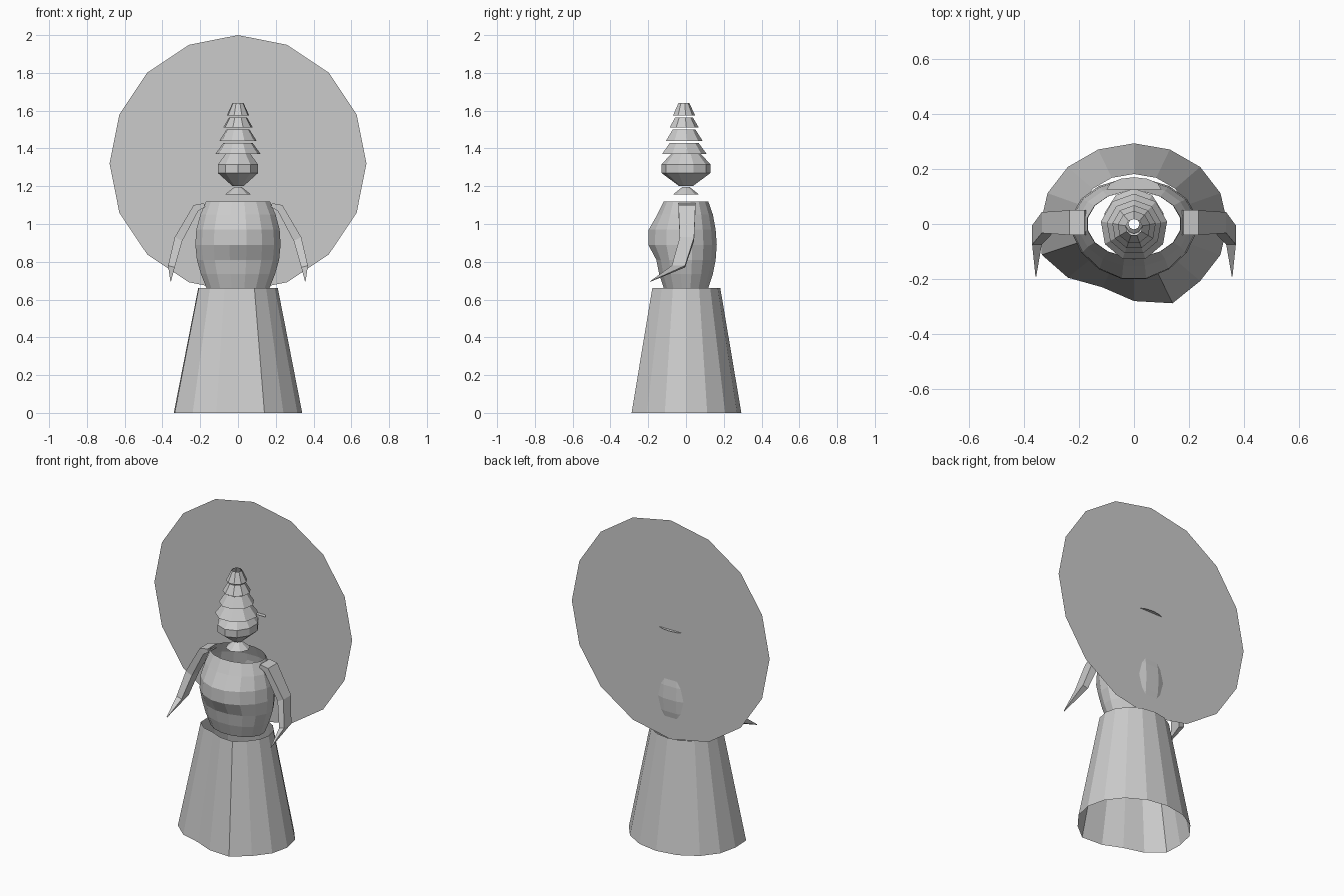
import bpy
from math import sin, cos, pi

cube = bpy.data.objects.get("Cube")
if cube:
    bpy.data.objects.remove(cube)

grey = bpy.data.materials.new("plain grey")
grey.use_nodes = True
GREY = (0.6, 0.6, 0.6, 1)
grey.diffuse_color = GREY
grey.node_tree.nodes["Principled BSDF"].inputs["Base Color"].default_value = GREY


def make(name, verts, faces):
    mesh = bpy.data.meshes.new(name)
    mesh.from_pydata(verts, [], faces)
    mesh.materials.append(grey)
    obj = bpy.data.objects.new(name, mesh)
    bpy.context.collection.objects.link(obj)
    return obj


def loft(name, rings, cap_start=False):
    """Join equal-length closed rings into an open tube."""
    n = len(rings[0])
    faces = [(r * n + i, r * n + (i + 1) % n, (r + 1) * n + (i + 1) % n, (r + 1) * n + i)
             for r in range(len(rings) - 1) for i in range(n)]
    if cap_start:
        faces.append(tuple(reversed(range(n))))
    return make(name, [p for ring in rings for p in ring], faces)


def ring(rx, ry, z, sides, y=0, turn=0):
    angles = [2 * pi * (i + turn) / sides for i in range(sides)]
    return [(rx * cos(a), y + ry * sin(a), z) for a in angles]


# Skirt: open cone with an uneven front fold
hem = ring(0.34, 0.293, 0, 16)
for index, point in {9: (-0.335, -0.112), 10: (-0.24, -0.195), 11: (-0.115, -0.23),
                     12: (0, -0.28), 13: (0.14, -0.288)}.items():
    hem[index] = (*point, 0)
loft("skirt", [hem, [(x * 0.62, y * 0.62, 0.66) for x, y, z in hem]])

# Torso: open barrel with a bulging chest
torso = []
for z, rx, ry, chest in ((0.66, 0.17, 0.12, 0), (0.735, 0.2, 0.145, 0), (0.81, 0.222, 0.16, 0),
                         (0.89, 0.23, 0.166, 0.038), (0.97, 0.225, 0.16, 0.042),
                         (1.05, 0.203, 0.145, 0.01), (1.12, 0.172, 0.12, 0)):
    torso.append([(x, y - chest * max(0, -y / ry) ** 2, z)
                  for x, y, z in ring(rx, ry, z, 16, turn=0.5)])
loft("torso", torso)

# Neck and head
loft("neck", [ring(0.07, 0.07, 1.155, 8), ring(0.02, 0.02, 1.195, 8)])
loft("head", [ring(rx, ry, z, 10, turn=0.5) for rx, ry, z in
              ((0.03, 0.035, 1.2), (0.112, 0.13, 1.27), (0.112, 0.13, 1.315), (0.07, 0.08, 1.37))])

# Tiered headdress: separate open cones
for i, (z0, z1, r0, r1) in enumerate(((1.37, 1.43, 0.122, 0.078), (1.44, 1.5, 0.1, 0.062),
                                      (1.51, 1.565, 0.08, 0.048), (1.575, 1.64, 0.06, 0.03))):
    loft(f"headdress_tier_{i + 1}", [ring(r0, r0, z0, 9, -0.012, 0.25), ring(r1, r1, z1, 9, -0.012, 0.25)])

# Small flat hair ornament behind the head
fan = [(0, 0.125, 1.32)] + [(0.1 * cos(pi * i / 6), 0.125 + 0.045 * sin(pi * i / 6), 1.32) for i in range(7)]
make("hair_ornament", fan, [(0, i, i + 1) for i in range(1, 7)])

# Arms: shoulder, elbow, wrist and pointed tip, each (inner x, z), (outer x, z), front y, back y
joints = (((0.175, 1.09), (0.18, 1.11), -0.04, 0.05), ((0.21, 1.07), (0.235, 1.1), -0.04, 0.05),
          ((0.295, 0.91), (0.335, 0.93), -0.033, 0.043), ((0.335, 0.77), (0.37, 0.78), -0.075, -0.005),
          ((0.355, 0.695), (0.358, 0.697), -0.19, -0.187))
for side, s in (("left", 1), ("right", -1)):
    rings = [[(s * a[0], front, a[1]), (s * b[0], front, b[1]), (s * b[0], back, b[1]), (s * a[0], back, a[1])]
             [::s] for a, b, front, back in joints]
    loft(f"{side}_arm", rings, cap_start=True)

# Large flat disc behind the figure
disc = [(0.68 * cos(pi * i / 8), 0.15, 1.32 + 0.68 * sin(pi * i / 8)) for i in range(16)]
make("back_disc", disc, [tuple(range(16))])
